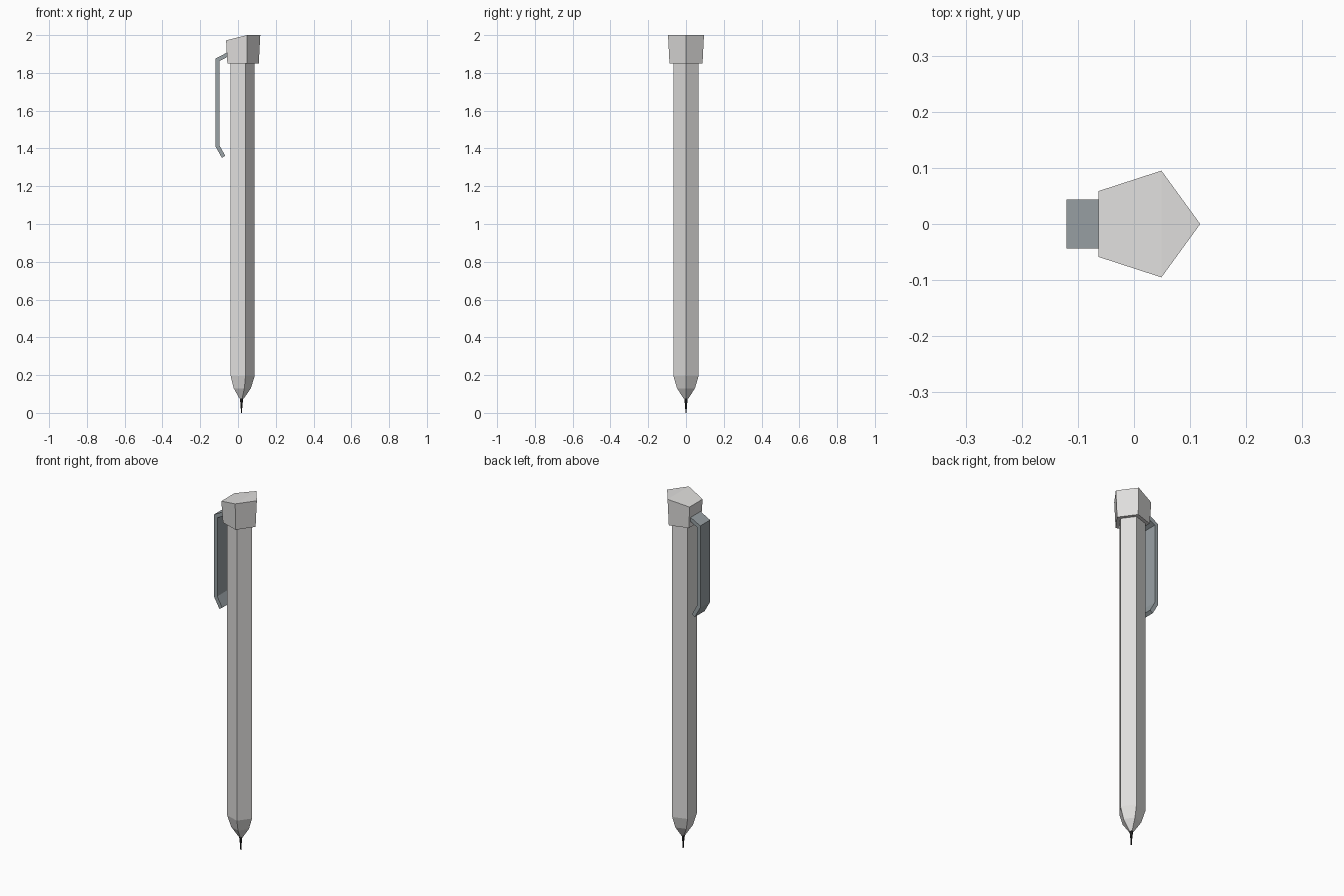
import bpy, bmesh, math

if "Cube" in bpy.data.objects:
    bpy.data.objects.remove(bpy.data.objects["Cube"])

CX = 0.018  # axis of the pentagonal barrel


def material(name, rgb):
    m = bpy.data.materials.new(name)
    m.diffuse_color = (*rgb, 1)
    m.use_nodes = True
    m.node_tree.nodes["Principled BSDF"].inputs["Base Color"].default_value = m.diffuse_color
    return m


shell = material("warm light grey", (0.74, 0.73, 0.72))
metal = material("blue grey metal", (0.32, 0.36, 0.38))
dark = material("near black", (0.02, 0.02, 0.02))


def finish(bm, name, mat):
    bmesh.ops.recalc_face_normals(bm, faces=bm.faces[:])
    me = bpy.data.meshes.new(name)
    bm.to_mesh(me)
    bm.free()
    me.materials.append(mat)
    ob = bpy.data.objects.new(name, me)
    bpy.context.collection.objects.link(ob)
    return ob


def pentagon_loft(name, profile, mat, slope=0.0):
    """Stack pentagon rings (radius, z); slope lowers the clip side of the top."""
    bm = bmesh.new()
    rings = []
    for r, z in profile:
        rings.append([bm.verts.new((CX + r * math.cos(i * math.tau / 5),
                                    r * math.sin(i * math.tau / 5), z)) for i in range(5)])
    for a, b in zip(rings, rings[1:]):
        for i in range(5):
            j = (i + 1) % 5
            bm.faces.new((a[i], a[j], b[j], b[i]))
    bm.faces.new(rings[0])
    top = rings[-1]
    for i in (2, 3):
        top[i].co.z -= slope
    # top split so the fold runs between the two widest corners
    bm.faces.new((top[0], top[1], top[4]))
    bm.faces.new((top[1], top[2], top[3], top[4]))
    return finish(bm, name, mat)


# Barrel with tapered nose, cap and writing tip
pentagon_loft("barrel", [(0.012, 0.075), (0.05, 0.13), (0.07, 0.195), (0.07, 1.86)], shell)
pentagon_loft("cap", [(0.092, 1.85), (0.1, 2.0)], shell, slope=0.028)
pentagon_loft("writing_tip", [(0.003, 0.0), (0.005, 0.035), (0.010, 0.08)], dark)

# Pocket clip: bent strip, outer and inner profile in x, z
outer = [(-0.05, 1.912), (-0.12, 1.875), (-0.12, 1.412), (-0.085, 1.35)]
inner = [(-0.05, 1.888), (-0.099, 1.862), (-0.099, 1.418), (-0.068, 1.362)]
bm = bmesh.new()
rows = [[bm.verts.new((x, y, z)) for (x, z), y in
         ((o, -0.044), (o, 0.044), (i, 0.044), (i, -0.044))] for o, i in zip(outer, inner)]
for a, b in zip(rows, rows[1:]):
    for k in range(4):
        n = (k + 1) % 4
        bm.faces.new((a[k], a[n], b[n], b[k]))
bm.faces.new(rows[0])
bm.faces.new(rows[-1])
finish(bm, "pocket_clip", metal)
